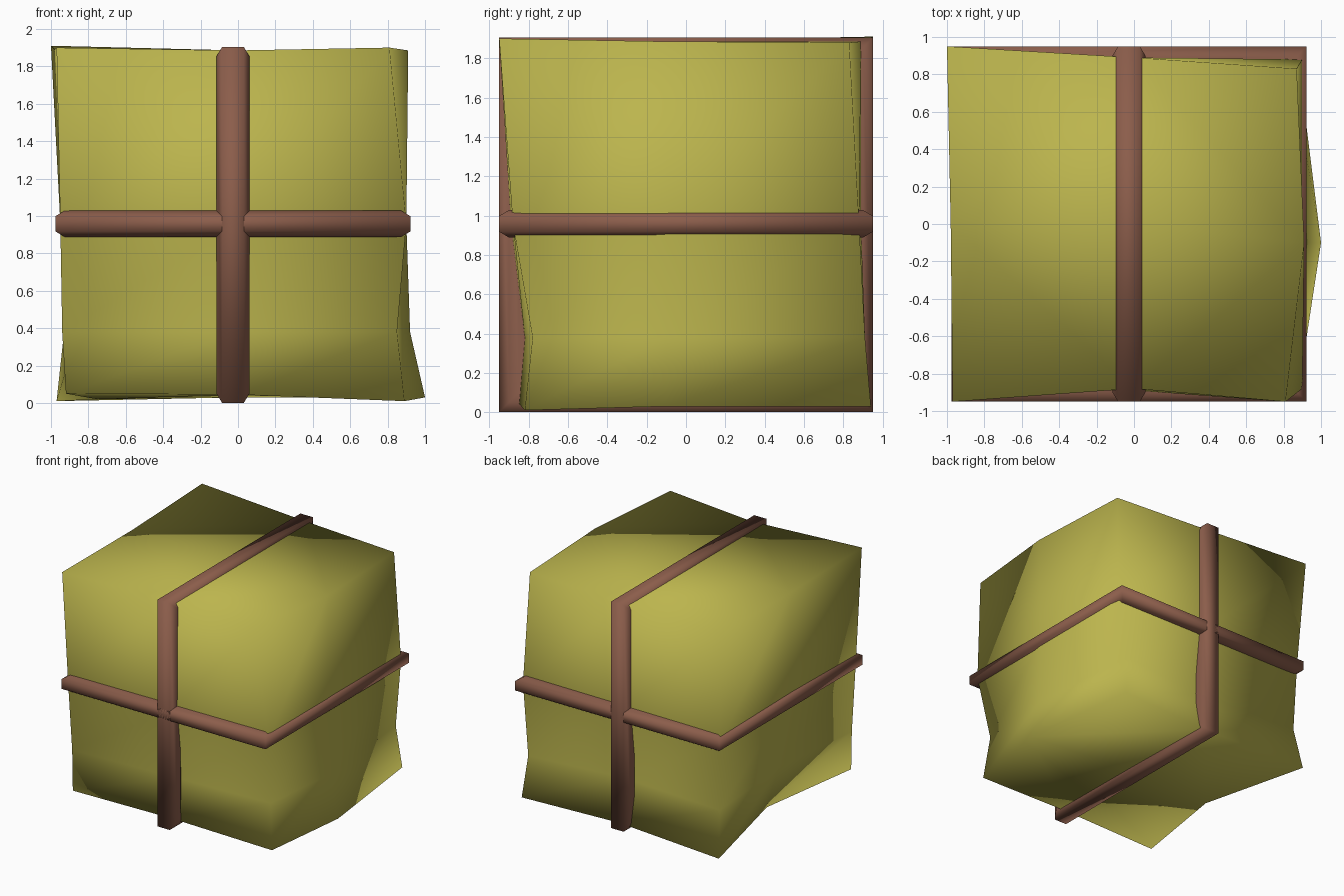
import bpy
import bmesh
from mathutils import Vector

default = bpy.data.objects.get("Cube")
if default:
    bpy.data.objects.remove(default, do_unlink=True)


def make_material(name, colour):
    mat = bpy.data.materials.new(name)
    mat.use_nodes = True
    mat.diffuse_color = (*colour, 1)
    shader = mat.node_tree.nodes["Principled BSDF"]
    shader.inputs["Base Color"].default_value = (*colour, 1)
    shader.inputs["Roughness"].default_value = 0.9
    return mat


def finish(name, bm, mat):
    bmesh.ops.recalc_face_normals(bm, faces=bm.faces)
    mesh = bpy.data.meshes.new(name)
    bm.to_mesh(mesh)
    bm.free()
    mesh.materials.append(mat)
    mesh.shade_smooth()
    obj = bpy.data.objects.new(name, mesh)
    bpy.context.collection.objects.link(obj)
    return obj


def bridge(bm, lower, upper):
    """Join two closed loops of vertices with quads."""
    count = len(lower)
    for i in range(count):
        j = (i + 1) % count
        bm.faces.new((lower[i], lower[j], upper[j], upper[i]))


def cap(bm, ring, centre):
    """Close a ring of eight with four quads around a centre vertex."""
    middle = bm.verts.new(centre)
    for i in range(1, 8, 2):
        bm.faces.new((ring[i], ring[(i + 1) % 8], ring[(i + 2) % 8], middle))


def build_bale(mat):
    """Lumpy block: rings run front left corner, front, right corner, ... to the far side."""
    bottom = [(-.92, -.88), (0, -.85), (.89, -.82), (1, -.1),
              (.87, .94), (0, .89), (-.97, .95), (-.75, 0)]
    pinched = [(-.94, -.86), (0, -.82), (.85, -.78), (.92, -.1),
               (.83, .91), (0, .82), (-.93, .88), (-.86, 0)]
    waist = [(-.95, -.9), (0, -.89), (.9, -.88), (.9, -.1),
             (.9, .88), (0, .89), (-.95, .9), (-.94, 0)]
    top = [(-.97, -.95), (0, -.88), (.81, -.95), (.91, -.1),
           (.87, .83), (0, .89), (-1, .95), (-.98, 0)]
    low = [.05, .045, .01, .03, .03, .03, .01, .02]
    high = [1.9, 1.885, 1.9, 1.885, 1.88, 1.885, 1.91, 1.89]
    levels = [(bottom, low), (pinched, [.38] * 8), (waist, [.96] * 8), (top, high)]

    bm = bmesh.new()
    rings = [[bm.verts.new((x, y, z)) for (x, y), z in zip(points, heights)]
             for points, heights in levels]
    for lower, upper in zip(rings, rings[1:]):
        bridge(bm, lower, upper)
    cap(bm, rings[0], (0, 0, .04))
    cap(bm, rings[-1], (0, 0, 1.885))
    return finish("bale", bm, mat)


def build_strap(name, centre, u, v, half_u, half_v, half_width, mat):
    """Chamfered band swept round a mitred rectangle in the u-v plane."""
    centre, u, v = Vector(centre), Vector(u), Vector(v)
    across = u.cross(v)
    depth, edge, slope = .15, .03, .05
    inner_width = half_width - edge
    profile = [(-inner_width, 0), (inner_width, 0), (half_width, slope),
               (half_width, depth - slope), (inner_width, depth), (-inner_width, depth),
               (-half_width, depth - slope), (-half_width, slope)]
    bm = bmesh.new()
    loops = []
    for su, sv in ((-1, -1), (1, -1), (1, 1), (-1, 1)):
        loops.append([bm.verts.new(centre + across * w
                                   + u * su * (half_u - d) + v * sv * (half_v - d))
                      for w, d in profile])
    for i in range(4):
        bridge(bm, loops[i], loops[(i + 1) % 4])
    return finish(name, bm, mat)


straw = make_material("straw yellow", (.50, .46, .075))
leather = make_material("strap brown", (.26, .11, .07))

build_bale(straw)
build_strap("upright_strap", (-.027, 0, .952), (0, 1, 0), (0, 0, 1), .95, .952, .088, leather)
build_strap("level_strap", (-.027, 0, .958), (1, 0, 0), (0, 1, 0), .95, .95, .07, leather)
